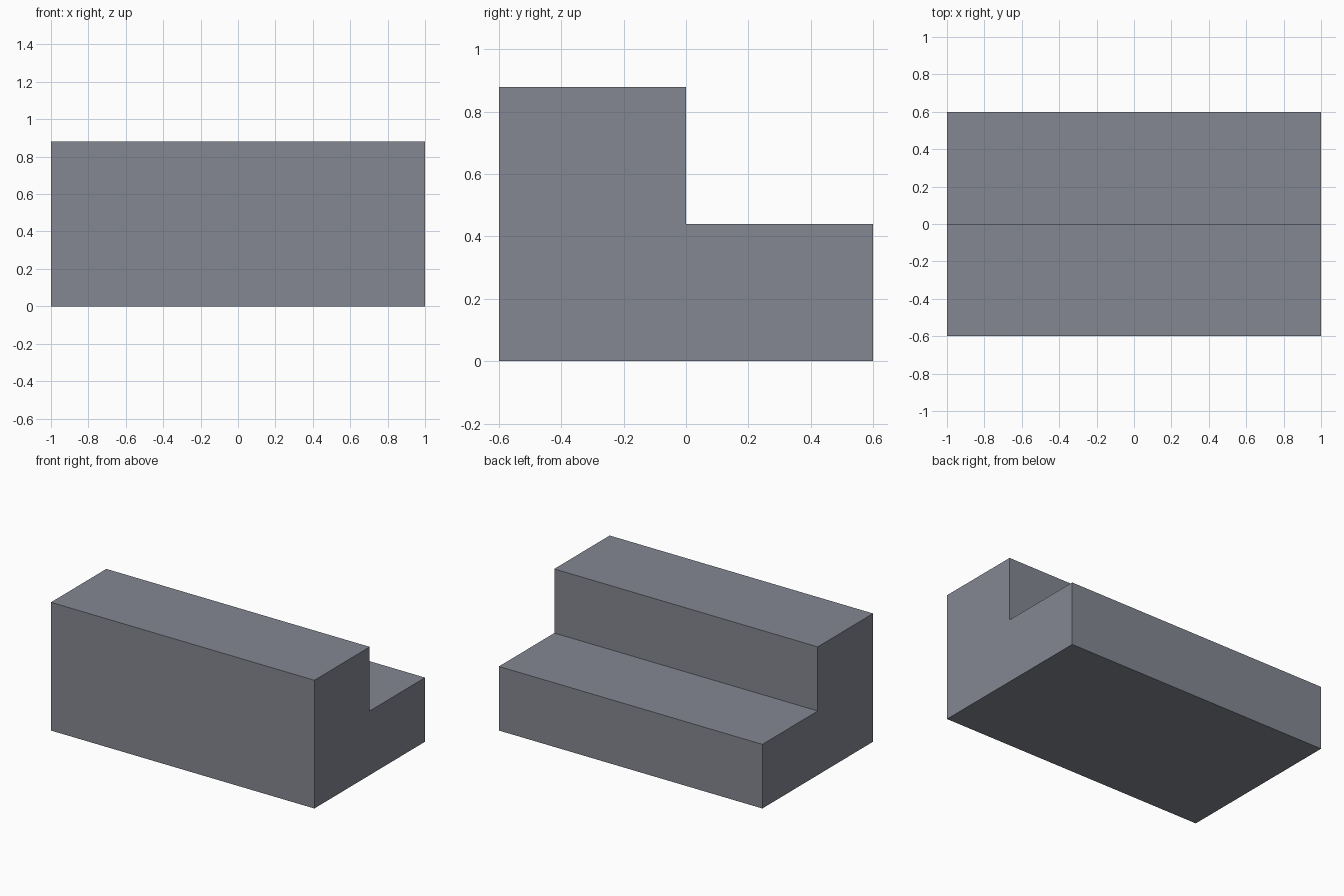
import bpy
import bmesh

if "Cube" in bpy.data.objects:
    bpy.data.objects.remove(bpy.data.objects["Cube"])

LENGTH = 2.0
DEPTH = 1.2
RISE = 0.44

# Side profile (y, z) of the two-step block: tall at the front, low at the back
half = DEPTH / 2
profile = [(-half, 0), (half, 0), (half, RISE), (0, RISE), (0, 2 * RISE), (-half, 2 * RISE)]

# Extrude the profile along x
bm = bmesh.new()
face = bm.faces.new([bm.verts.new((-LENGTH / 2, y, z)) for y, z in profile])
extruded = bmesh.ops.extrude_face_region(bm, geom=[face], use_keep_orig=True)
moved = [v for v in extruded["geom"] if isinstance(v, bmesh.types.BMVert)]
bmesh.ops.translate(bm, verts=moved, vec=(LENGTH, 0, 0))
bmesh.ops.recalc_face_normals(bm, faces=bm.faces)

# Step block object, flat shaded
mesh = bpy.data.meshes.new("step_block")
bm.to_mesh(mesh)
bm.free()
bpy.context.collection.objects.link(bpy.data.objects.new("step_block", mesh))

# Dark slate grey
slate = bpy.data.materials.new("slate_grey")
slate.diffuse_color = (0.23, 0.245, 0.285, 1)
slate.use_nodes = True
slate.node_tree.nodes["Principled BSDF"].inputs["Base Color"].default_value = slate.diffuse_color
mesh.materials.append(slate)
